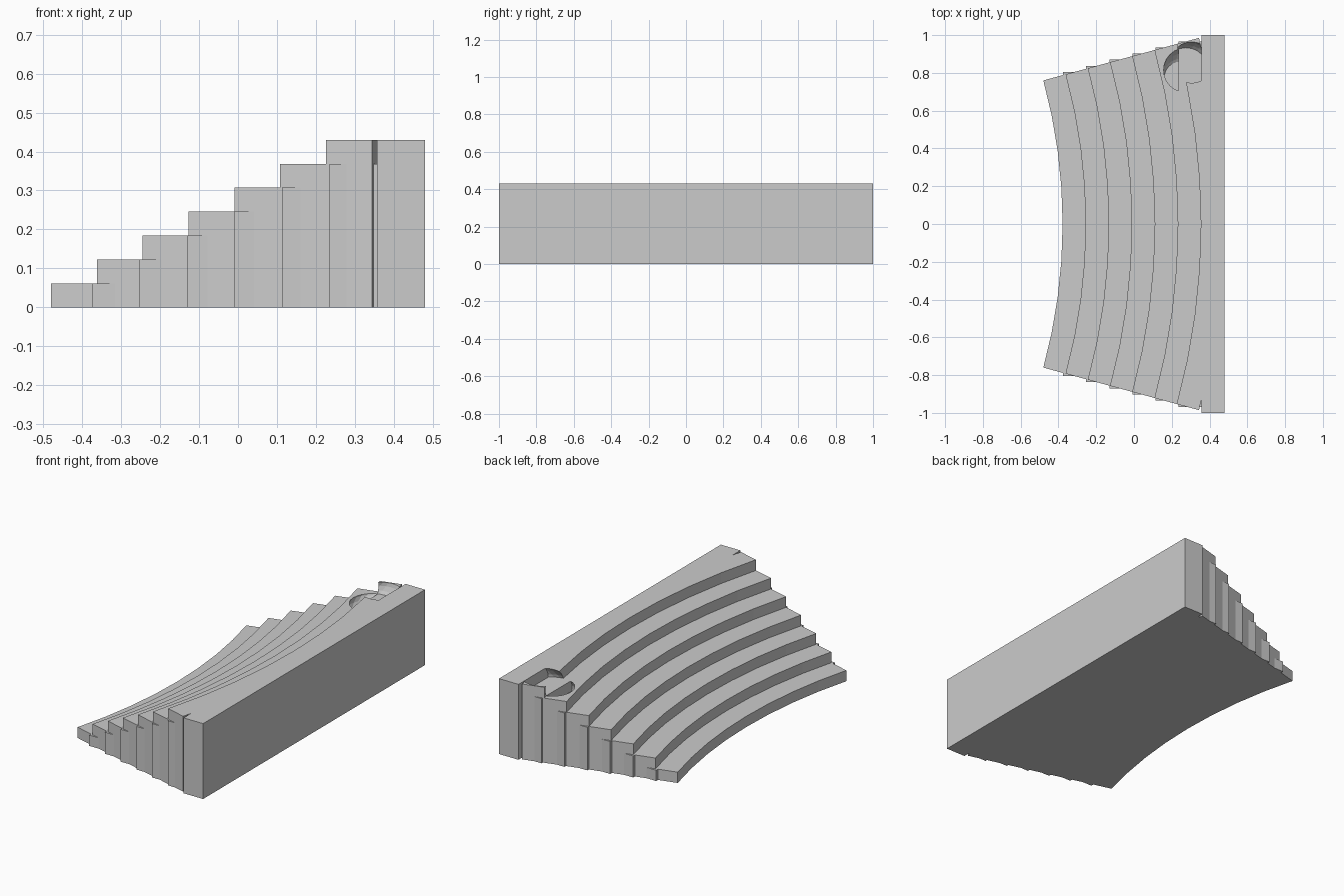
import bpy, bmesh, math
from mathutils import Vector

if "Cube" in bpy.data.objects:
    bpy.data.objects.remove(bpy.data.objects["Cube"])

TIERS = 7
RISE = 0.43 / TIERS
TREAD = 0.122
HALF_ANGLE = math.radians(15.3)
R0 = 2.88                      # radius of the lowest front edge
CX = -0.48 - R0 * math.cos(HALF_ANGLE)
SEGMENTS = 8

stone = bpy.data.materials.new("light grey stone")
stone.diffuse_color = (0.6, 0.6, 0.6, 1)
stone.use_nodes = True
stone.node_tree.nodes["Principled BSDF"].inputs["Base Color"].default_value = stone.diffuse_color


def finish(name, bm):
    bmesh.ops.recalc_face_normals(bm, faces=bm.faces[:])
    mesh = bpy.data.meshes.new(name)
    bm.to_mesh(mesh)
    bm.free()
    mesh.materials.append(stone)
    ob = bpy.data.objects.new(name, mesh)
    bpy.context.collection.objects.link(ob)
    return ob


def prism(name, outline, height):
    bm = bmesh.new()
    face = bm.faces.new([bm.verts.new((x, y, 0)) for x, y in outline])
    top = bmesh.ops.extrude_face_region(bm, geom=[face])
    verts = [g for g in top["geom"] if isinstance(g, bmesh.types.BMVert)]
    bmesh.ops.translate(bm, verts=verts, vec=(0, 0, height))
    return finish(name, bm)


def arc(r):
    angles = [HALF_ANGLE * (2 * i / SEGMENTS - 1) for i in range(SEGMENTS + 1)]
    return [(CX + r * math.cos(a), r * math.sin(a)) for a in angles]


# Curved seating tiers, each with a straight block behind it
tiers = []
for k in range(TIERS):
    r = R0 + k * TREAD
    height = (k + 1) * RISE
    tiers.append(prism(f"curved_tier_{k + 1}", arc(r) + arc(r + TREAD)[::-1], height))
    x0 = -0.375 + k * TREAD
    x1 = x0 + TREAD if k < TIERS - 1 else 0.48
    y = 0.805 + 0.0325 * k
    name = "back_wall" if k == TIERS - 1 else f"support_block_{k + 1}"
    prism(name, [(x0, -y), (x1, -y), (x1, y), (x0, y)], height)

# Leaning bowl-shaped hollow cut from the two upper tiers
bm = bmesh.new()
bmesh.ops.create_uvsphere(bm, u_segments=24, v_segments=14, radius=1)
for v in bm.verts:
    z = v.co.z * 0.11
    v.co = Vector((0.283 + v.co.x * 0.12 + 0.5 * z,
                   0.826 + v.co.y * 0.12 + 0.65 * z, 0.385 + z))
cutter = finish("hollow_cutter", bm)
cutter.hide_render = True
for ob in tiers[-2:]:
    mod = ob.modifiers.new("hollow", 'BOOLEAN')
    mod.operation = 'DIFFERENCE'
    mod.solver = 'EXACT'
    mod.object = cutter
    bpy.context.view_layer.objects.active = ob
    bpy.ops.object.modifier_apply(modifier=mod.name)
bpy.data.objects.remove(cutter)
